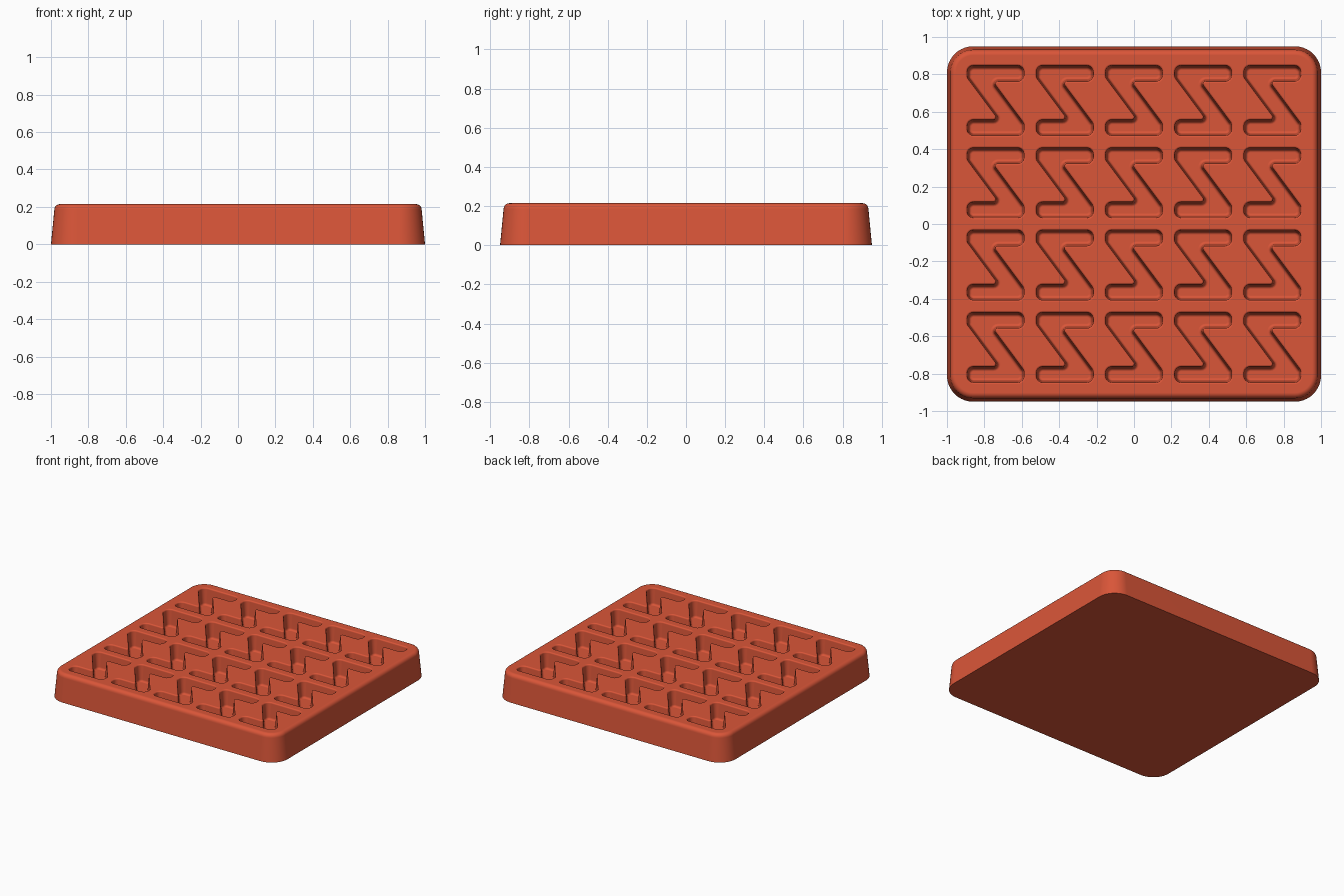
import bpy
import bmesh
from math import pi, sin, cos, tan, radians
from mathutils import Vector

if "Cube" in bpy.data.objects:
    bpy.data.objects.remove(bpy.data.objects["Cube"])

HEIGHT, DEPTH = 0.215, 0.13

red = bpy.data.materials.new("terracotta red")
red.use_nodes = True
red.diffuse_color = (0.70, 0.092, 0.040, 1)
red.node_tree.nodes["Principled BSDF"].inputs["Base Color"].default_value = red.diffuse_color


def rounded_outline(corners, inset, convex_r, concave_r, steps):
    """Counter-clockwise polygon moved inward by inset, each corner rounded."""
    pts = [Vector(c) for c in corners]
    out = []
    for i, p in enumerate(pts):
        d1 = (p - pts[i - 1]).normalized()
        d2 = (pts[(i + 1) % len(pts)] - p).normalized()
        n1, n2 = Vector((-d1.y, d1.x)), Vector((-d2.y, d2.x))
        bisector = (n1 + n2) / (1 + n1.dot(n2))
        convex = d1.x * d2.y - d1.y * d2.x > 0
        r = convex_r - inset if convex else concave_r + inset
        side = 1 if convex else -1
        centre = p + bisector * (inset + side * r)
        turn = d1.angle(d2) * side
        for k in range(steps + 1):
            a = turn * k / steps
            arm = -n1 * side * r
            out.append(centre + Vector((arm.x * cos(a) - arm.y * sin(a),
                                        arm.x * sin(a) + arm.y * cos(a))))
    return out


def loft(bm, layers, outline, offset=(0, 0)):
    """Closed solid through (z, inset) layers, bottom to top."""
    rings = []
    for z, inset in layers:
        rings.append([bm.verts.new((p.x + offset[0], p.y + offset[1], z))
                      for p in outline(inset)])
    for low, high in zip(rings, rings[1:]):
        for i in range(len(low)):
            j = (i + 1) % len(low)
            bm.faces.new((low[i], low[j], high[j], high[i]))
    bm.faces.new(rings[0][::-1])
    bm.faces.new(rings[-1])


def make_object(name, bm):
    mesh = bpy.data.meshes.new(name)
    bm.normal_update()
    bm.to_mesh(mesh)
    bm.free()
    mesh.materials.append(red)
    obj = bpy.data.objects.new(name, mesh)
    bpy.context.collection.objects.link(obj)
    return obj


# Tray block: tapered sides and a rounded top edge
block = [(-1, -0.95), (1, -0.95), (1, 0.95), (-1, 0.95)]
EDGE = 0.03
layers = [(0, 0)]
for k in range(6):
    a = pi / 2 * k / 5
    layers.append((HEIGHT - EDGE + EDGE * sin(a), 0.018 + EDGE * (1 - cos(a))))
bm = bmesh.new()
loft(bm, layers, lambda inset: rounded_outline(block, inset, 0.14, 0.14, 10))
tray = make_object("tray", bm)

# Zigzag recess outline: half of it, then the same turned half a circle
half = [(-0.16, -0.195), (0.16, -0.195), (0.16, -0.12), (0, 0.095), (0.16, 0.095)]
zigzag = half + [(-x, -y) for x, y in half]

# Recess layers: rounded floor edge, drafted wall, softened rim
FLOOR, RIM = 0.016, 0.01
recess = []
for k in range(5):
    a = pi / 2 * k / 4
    recess.append((HEIGHT - DEPTH + FLOOR * (1 - cos(a)),
                   0.017 + FLOOR * (1 - sin(a))))
for k in range(5):
    a = pi / 2 * k / 4
    recess.append((HEIGHT - RIM + RIM * sin(a), 0.008 - RIM * (1 - cos(a))))
recess.append((HEIGHT + 0.02, -0.002))

bm = bmesh.new()
for col in range(5):
    for row in range(4):
        loft(bm, recess, lambda inset: rounded_outline(zigzag, inset, 0.042, 0.006, 6),
             ((col - 2) * 0.37, (row - 1.5) * 0.44))
cutter = make_object("recess_cutter", bm)
cutter.hide_render = True

# Cut the recesses into the block
bpy.context.view_layer.objects.active = tray
tray.select_set(True)
cut = tray.modifiers.new("recesses", "BOOLEAN")
cut.operation = "DIFFERENCE"
cut.solver = "EXACT"
cut.object = cutter
bpy.ops.object.modifier_apply(modifier=cut.name)
bpy.data.objects.remove(cutter)

bpy.ops.object.shade_smooth_by_angle(angle=radians(35))
weighted = tray.modifiers.new("clean shading", "WEIGHTED_NORMAL")
weighted.keep_sharp = True
